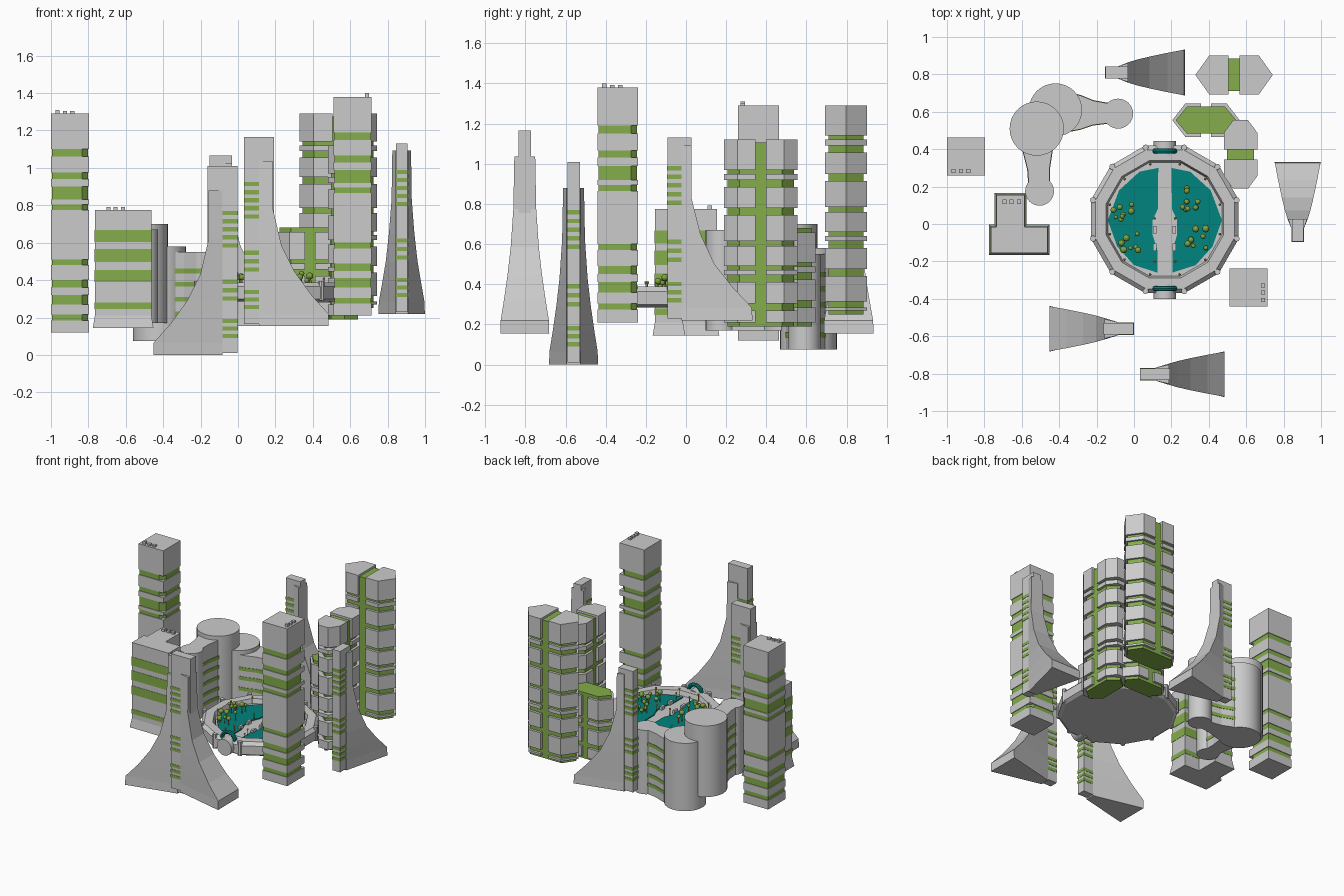
import bpy, bmesh, math, random
from mathutils import Matrix, Vector

if "Cube" in bpy.data.objects:
    bpy.data.objects.remove(bpy.data.objects["Cube"])
random.seed(4)
COL = {"green": (.23, .42, .07, 1), "teal": (0, .23, .21, 1), "leaf": (.2, .36, .05, 1), "gold": (.65, .42, .06, 1)}
MATS = {}
for n, c in COL.items():
    MATS[n] = bpy.data.materials.new(n)
    MATS[n].diffuse_color = c


def finish(name, bm, mat=None, loc=(0, 0, 0), rot=0, smooth=False):
    bmesh.ops.recalc_face_normals(bm, faces=bm.faces)
    me = bpy.data.meshes.new(name)
    bm.to_mesh(me)
    bm.free()
    ob = bpy.data.objects.new(name, me)
    bpy.context.collection.objects.link(ob)
    ob.location, ob.rotation_euler.z = loc, math.radians(rot)
    if mat:
        me.materials.append(MATS[mat])
    if smooth:
        bpy.ops.object.select_all(action='DESELECT')
        ob.select_set(True)
        bpy.context.view_layer.objects.active = ob
        bpy.ops.object.shade_smooth_by_angle(angle=math.radians(35))
    return ob


def loft(bm, rings):
    """Closed skin through rings of 3D points."""
    vs = [[bm.verts.new(p) for p in r] for r in rings]
    n = len(vs[0])
    for a, b in zip(vs, vs[1:]):
        for i in range(n):
            bm.faces.new((a[i], a[(i + 1) % n], b[(i + 1) % n], b[i]))
    bm.faces.new(vs[0][::-1])
    bm.faces.new(vs[-1])


def prism(bm, pts, z0, z1):
    loft(bm, [[(x, y, z) for x, y in pts] for z in (z0, z1)])


def prisms(name, items, mat=None, **k):
    bm = bmesh.new()
    for pts, z0, z1 in items:
        prism(bm, pts, z0, z1)
    return finish(name, bm, mat, **k)


def rect(x0, x1, y0, y1):
    return [(x0, y0), (x1, y0), (x1, y1), (x0, y1)]


def circle(cx, cy, r, n=32, off=0):
    return [(cx + r * math.cos(2 * math.pi * (i + off) / n), cy + r * math.sin(2 * math.pi * (i + off) / n)) for i in range(n)]


def gaps(bands, z0, z1):
    """Intervals left between ascending bands."""
    e = [z0] + [v for b in bands for v in b] + [z1]
    return list(zip(e[::2], e[1::2]))


# square towers: grey blocks on a green core with one cut corner
BANDS = [(.065, .095), (.15, .2), (.24, .28), (.36, .39), (.655, .685), (.71, .78), (.82, .855), (.94, .98)]
def square_tower(name, loc, rot):
    core = [(-.097, -.097), (.065, -.097), (.097, -.065), (.097, .097), (-.097, .097)]
    prisms(name + "_blocks", [(rect(-.102, .102, -.102, .102), a, b) for a, b in gaps(BANDS, 0, 1.17)], loc=loc, rot=rot)
    prisms(name + "_green_floors", [(core, a, b) for a, b in BANDS], "green", loc=loc, rot=rot)
    prisms(name + "_roof_units", [(rect(x - .011, x + .011, -.088, -.066), 1.17, h) for x, h in ((-.067, 1.19), (-.027, 1.183), (.012, 1.183))], loc=loc, rot=rot)

square_tower("left_tower", (-.898, .36, .12), 0)
square_tower("right_tower", (.613, -.34, .21), 90)

# T-shaped block with flared foot
def tee(d):
    return [(-.765 - d, -.155 - d), (-.463 + d, -.155 - d), (-.463 + d, -.015 + d), (-.585 + d, -.015 + d),
            (-.585 + d, .155 + d), (-.735 - d, .155 + d), (-.735 - d, -.015 + d), (-.765 - d, -.015 + d)]
bm = bmesh.new()
loft(bm, [[(x, y, z) for x, y in tee(d)] for d, z in ((.011, .145), (0, .21), (0, .775))])
finish("tee_block", bm)
prisms("tee_block_bands", [(tee(.002), a, b) for a, b in ((.246, .28), (.39, .454), (.497, .567), (.604, .668))], "green")
prisms("tee_block_roof_units", [(rect(x - .011, x + .011, .108, .13), .775, .792) for x in (-.693, -.654, -.615)])

# round towers with tapered wings
def web(a, b, ts):
    a, b = Vector(a), Vector(b)
    n = (b - a).normalized()
    n = Vector((-n.y, n.x))
    return [tuple(a.lerp(b, t) + n * h) for t, h in ts] + [tuple(a.lerp(b, t) - n * h) for t, h in ts[::-1]]

for nm, x, y, r, z0, z1 in (("tall", -.52, .51, .145, .17, .70), ("low", -.42, .61, .142, .075, .58),
                            ("east_end", -.085, .59, .08, .075, .55), ("south_end", -.505, .175, .077, .17, .67)):
    prisms(nm + "_round_tower", [(circle(x, y, r), z0, z1)], smooth=True)
for nm, a, b, ts, z0, z1 in (("east", (-.42, .6), (-.085, .59), [(0, .12), (.4, .09), (.6, .065), (.8, .055), (1, .055)], .075, .55),
                             ("south", (-.52, .51), (-.505, .175), [(0, .1), (.4, .075), (.65, .058), (1, .055)], .17, .67)):
    prisms(nm + "_wing", [(web(a, b, ts), z0, z1)])
    prisms(nm + "_wing_bands", [(web(a, b, [(t, h + .003) for t, h in ts]), z0 + h, z0 + h + .026) for h in (.06, .13, .21, .29, .36)], "green")

# sail towers: thin striped spine plus a flaring buttress
TALL = dict(core=.16, h=1.01, inner=.08, prof=[(.45, 0, .122), (.45, .065, .12), (.36, .165, .104), (.27, .29, .086), (.2, .43, .07), (.155, .62, .057), (.155, .88, .052)])
SHORT = dict(core=.12, h=.91, inner=.07, prof=[(.425, 0, .124), (.42, .065, .122), (.33, .16, .105), (.235, .28, .085), (.165, .43, .068), (.12, .61, .054), (.12, .872, .05)])
def sail(name, s, loc, rot):
    bm = bmesh.new()
    prism(bm, rect(0, s["core"], -.031, .031), .01, s["h"])
    loft(bm, [[(s["inner"], -.034, z), (u, -w, z), (u, w, z), (s["inner"], .034, z)] for u, z, w in s["prof"]])
    finish(name, bm, loc=loc, rot=rot)
    zs = [.09, .13, .17, .29, .335, .38] + [.575 + .043 * i for i in range(5)]
    prisms(name + "_stripes", [(rect(-.002, s["inner"], -.033, .033), z, z + .022) for z in zs], "green", loc=loc, rot=rot)

sail("front_sail", TALL, (.033, -.803, .155), 0)
sail("front_left_sail", TALL, (-.002, -.56, 0), 180)
sail("back_sail", SHORT, (-.152, .81, .155), 0)
sail("right_sail", SHORT, (.875, -.093, .22), 90)

# twin hexagonal towers: stacked grey slabs around a green core
def twin(name, loc, rot, z0, z1, roof=False):
    top = z1 - (.022 if roof else 0)
    offs = [(.15, .17), (.2, .235), (.34, .375), (.505, .53), (.63, .65), (.675, .71), (.815, .85), (.975, 1.005)]
    bands = sorted((top - b, top - a) for a, b in offs if top - b > z0 + .03)
    half = [(.026, -.1), (.12, -.1), (.2, 0), (.12, .1), (.026, .1)] if rot == 0 else [(.026, -.09), (.115, -.09), (.183, -.04), (.183, .04), (.115, .09), (.026, .09)]
    if roof:
        half = [(.026, -.09), (.11, -.09), (.18, 0), (.11, .09), (.026, .09)]
    elif rot == 0:
        half = [(.03, -.105), (.132, -.105), (.207, 0), (.132, .105), (.03, .105)]
    mir = [(-x, y) for x, y in half][::-1]
    prisms(name + "_slabs", [(h, a, b) for h in (half, mir) for a, b in gaps(bands, z0 + .02, top)], loc=loc, rot=rot)
    m, w = half[-1][1] - .018, max(p[0] for p in half) - .018
    core = [(-w, 0), (-w + .06, -m), (w - .06, -m), (w, 0), (w - .06, m), (-w + .06, m)]
    prisms(name + "_green_core", [(core, z0, z1 if roof else z1 - .015)], "green", loc=loc, rot=rot)

twin("back_twin", (.535, .797, 0), 0, .25, 1.29)
twin("side_twin", (.57, .372, 0), 90, .19, 1.12)
twin("roof_garden_twin", (.385, .555, 0), 0, .19, .68, roof=True)

# plaza: twelve-sided dish with rim, corner posts and end drums
CX, CY = .165, .025
bm = bmesh.new()
loft(bm, [[(x, y, z) for x, y in circle(CX, CY, r, 12, .5)] for r, z in
          ((.385, .285), (.408, .3), (.408, .365), (.385, .388), (.325, .388), (.315, .355))])
finish("plaza_dish", bm)
prisms("plaza_posts", [(circle(x, y, .016, 8), .29, .395) for x, y in circle(CX, CY, .398, 12, .5)])
pool = [(.13, .3), (.03, .28), (-.08, .18), (-.14, .02), (-.09, -.12), (0, -.22), (.125, -.26), (.125, -.14), (.1, -.06), (.1, .02), (.127, .08)]
prisms("plaza_pools", [(pool, .35, .362), ([(2 * CX - x, y) for x, y in pool], .35, .362)], "teal")
prisms("plaza_kiosks", [(rect(x - .009, x + .009, y - .02, y + .02), .355, .38) for x in (.11, .215) for y in (-.03, -.125)])
for nm, y, s in (("front", -.36, 1), ("back", .405, -1)):
    bm = bmesh.new()
    bmesh.ops.create_cone(bm, cap_ends=True, segments=24, radius1=.06, radius2=.06, depth=.08,
                          matrix=Matrix.Translation((CX, y, .335)) @ Matrix.Rotation(math.pi / 2, 4, 'X'))
    finish(nm + "_drum", bm, smooth=True)
    bpy.ops.mesh.primitive_torus_add(location=(CX, y + s * .015, .375), rotation=(math.pi / 2, 0, 0), major_radius=.054,
                                     minor_radius=.014, major_segments=24, minor_segments=8)
    ring = bpy.context.object
    ring.name = nm + "_portal_ring"
    ring.data.materials.append(MATS["teal"])

# trees and lamps
leaves, trunks = bmesh.new(), bmesh.new()
for cx, cy in ((-.02, -.09), (-.06, .06), (.34, -.08), (.31, .13)):
    for i in range(8):
        x, y, z, r = cx + random.uniform(-.055, .055), cy + random.uniform(-.06, .06), random.uniform(.385, .435), random.uniform(.011, .02)
        bmesh.ops.create_icosphere(leaves, subdivisions=2, radius=r, matrix=Matrix.Translation((x, y, z)))
        prism(trunks, circle(x, y, .003, 6), .355, z)
lamps = circle(CX, CY, .305, 12, .5) + [(.11, .03), (.11, -.2), (.22, .03), (.22, -.2)]
for x, y in lamps:
    prism(trunks, circle(x, y, .003, 6), .355, .405)
    bmesh.ops.create_icosphere(trunks, subdivisions=1, radius=.008, matrix=Matrix.Translation((x, y, .408)))
finish("tree_crowns", leaves, "leaf", smooth=True)
finish("trunks_and_lamps", trunks, "gold")

for m in bpy.data.materials:
    if m.users and not m.is_grease_pencil:
        m.use_nodes = True
        m.node_tree.nodes["Principled BSDF"].inputs["Base Color"].default_value = m.diffuse_color
